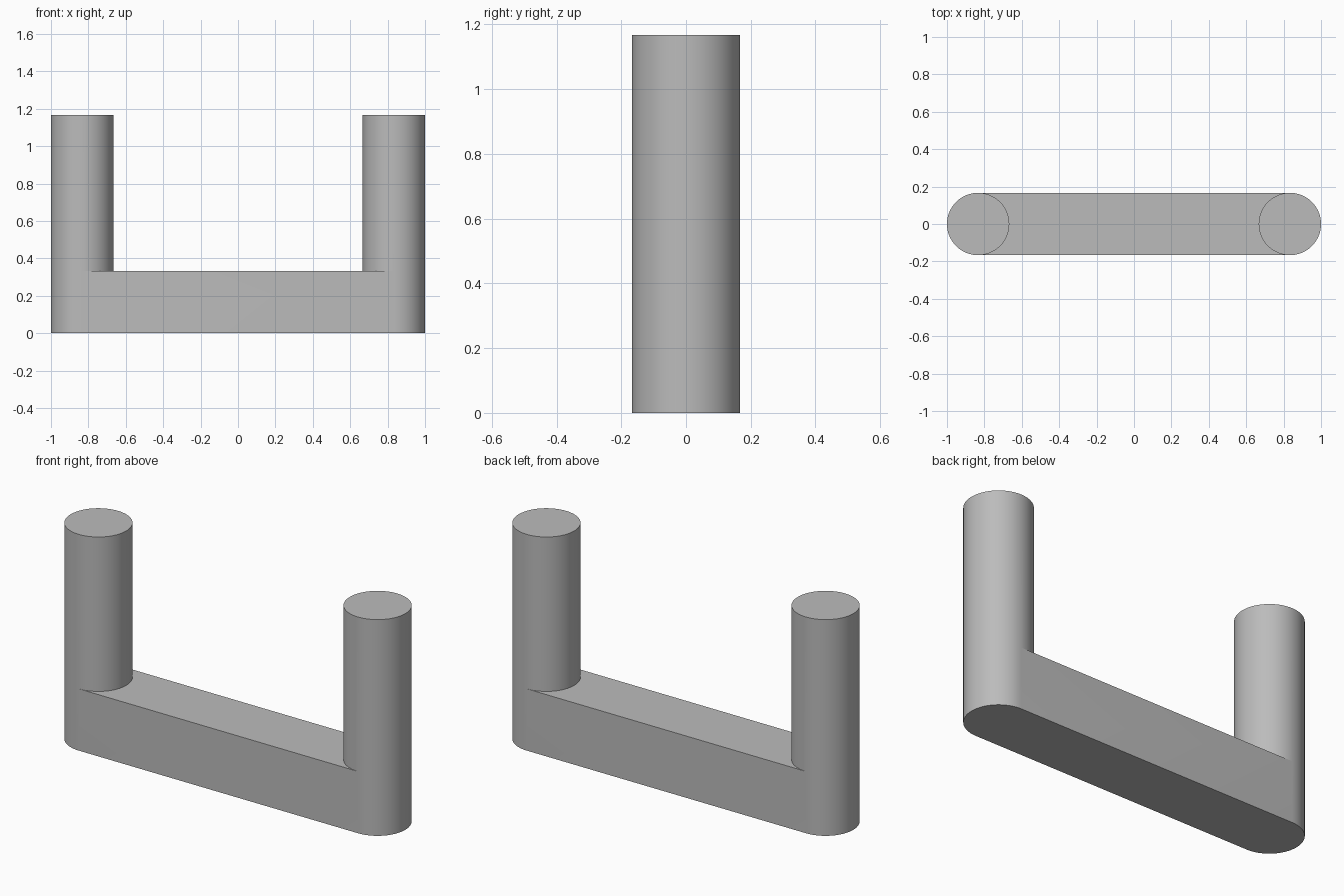
import bpy, bmesh
from math import sin, cos, pi, radians

if "Cube" in bpy.data.objects:
    bpy.data.objects.remove(bpy.data.objects["Cube"], do_unlink=True)

R = 1 / 6            # post radius
CX = 1 - R           # post centre
BAR_TOP, POST_TOP = 2 * R, 7 * R
HALF = 32            # segments per half circle

grey = bpy.data.materials.new("plain grey")
grey.use_nodes = True
color = (0.5, 0.5, 0.5, 1)
grey.diffuse_color = color
grey.node_tree.nodes["Principled BSDF"].inputs["Base Color"].default_value = color

bm = bmesh.new()


def arc(side, z, start, stop):
    """Points round one post, turned so that step 0..HALF is its outer half."""
    turn = 0 if side > 0 else pi
    return [bm.verts.new((side * CX + R * cos(turn - pi / 2 + pi * i / HALF),
                          R * sin(turn - pi / 2 + pi * i / HALF), z))
            for i in range(start, stop)]


def wall(low, high):
    for a, b, c, d in zip(low, low[1:], high[1:], high):
        bm.faces.new((a, b, c, d))


bottom, inner, outer = [], [], []
for side in (1, -1):
    # Rounded bar end, then the post rising from it
    base = arc(side, 0, 0, HALF + 1)
    middle = arc(side, BAR_TOP, 0, 2 * HALF)
    cap = arc(side, POST_TOP, 0, 2 * HALF)
    wall(base, middle[:HALF + 1])
    wall(middle + middle[:1], cap + cap[:1])
    bm.faces.new(cap)
    bottom += base
    inner += middle[:1] + middle[:HALF - 1:-1]
    outer.append((base, middle))

# Straight bar sides, underside and the top between the posts
for (b0, m0), (b1, m1) in (outer, outer[::-1]):
    bm.faces.new((b0[-1], b1[0], m1[0], m0[HALF]))
bm.faces.new(bottom[::-1])
bm.faces.new(inner)
bmesh.ops.recalc_face_normals(bm, faces=bm.faces)

mesh = bpy.data.meshes.new("u_bracket")
bm.to_mesh(mesh)
bm.free()
mesh.materials.append(grey)
bracket = bpy.data.objects.new("u_bracket", mesh)
bpy.context.collection.objects.link(bracket)
bpy.context.view_layer.objects.active = bracket
bracket.select_set(True)
bpy.ops.object.shade_smooth_by_angle(angle=radians(30))
